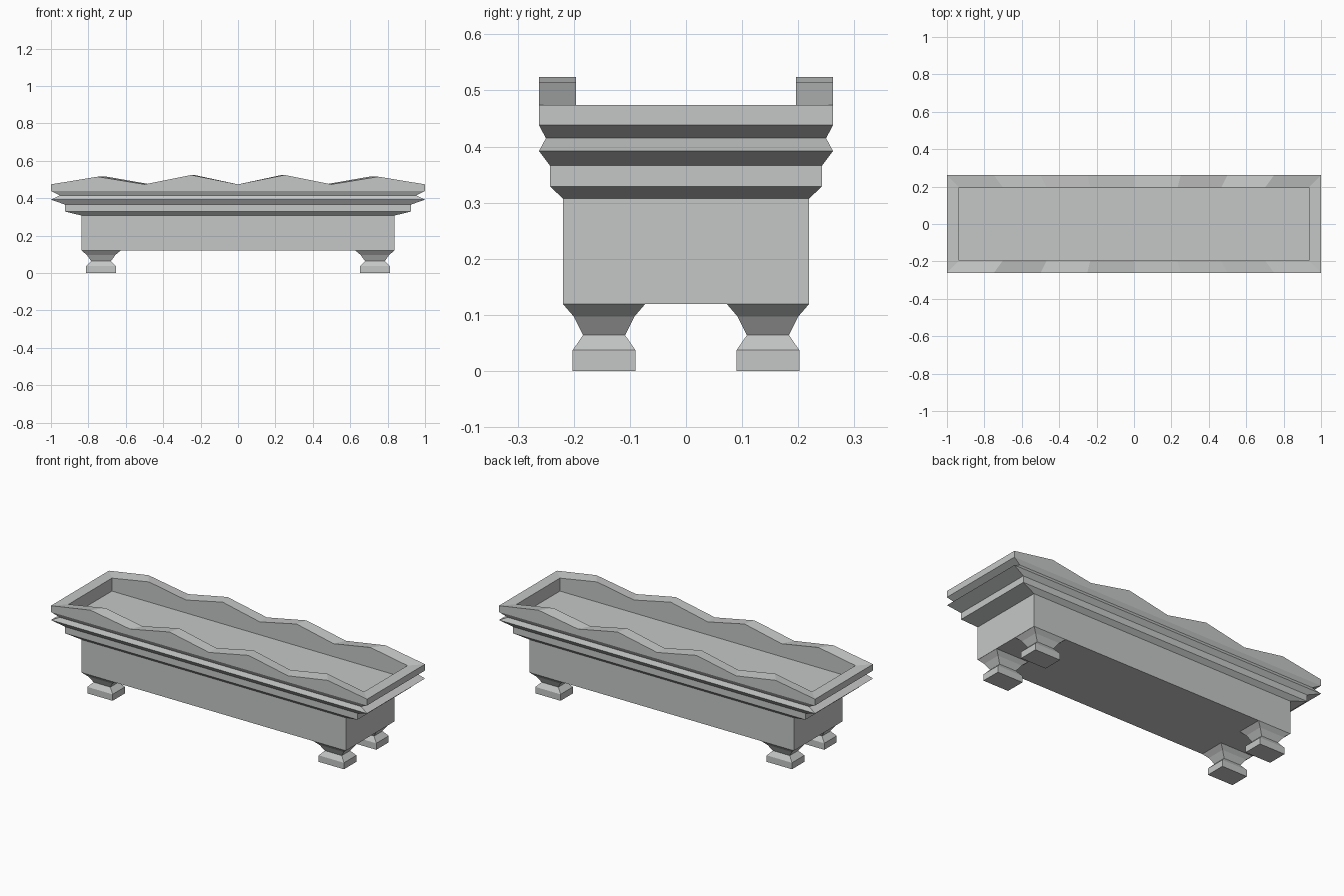
import bpy, bmesh

if "Cube" in bpy.data.objects:
    bpy.data.objects.remove(bpy.data.objects["Cube"])

stone = bpy.data.materials.new("light grey stone")
stone.diffuse_color = (0.56, 0.575, 0.567, 1)
stone.use_nodes = True
stone.node_tree.nodes["Principled BSDF"].inputs["Base Color"].default_value = stone.diffuse_color

# crest heights of the wavy rim at the nine stations along each long side
WAVE = [0.0, 0.041, 0.0, 0.05, 0.0, 0.05, 0.0, 0.041, 0.0]


def ring(bm, hx, hy, z, wave=False):
    """Rectangle loop with eight segments on each long side."""
    verts = []
    for side in (-1, 1):
        for i in range(9):
            x = -side * hx * (i / 4 - 1)
            dz = WAVE[i] if wave else 0
            verts.append(bm.verts.new((x, side * hy, z + dz)))
    return verts


def loft(name, rings_fn):
    """Bridge consecutive loops, cap both ends, make an object."""
    bm = bmesh.new()
    loops = rings_fn(bm)
    n = len(loops[0])
    for a, b in zip(loops, loops[1:]):
        for i in range(n):
            j = (i + 1) % n
            bm.faces.new((a[i], a[j], b[j], b[i]))
    bm.faces.new(loops[0][::-1])
    bm.faces.new(loops[-1])
    bmesh.ops.recalc_face_normals(bm, faces=bm.faces)
    mesh = bpy.data.meshes.new(name)
    bm.to_mesh(mesh)
    bm.free()
    mesh.materials.append(stone)
    obj = bpy.data.objects.new(name, mesh)
    bpy.context.collection.objects.link(obj)
    return obj


# trough: moulded outside, wavy rim, sunken floor
def trough_rings(bm):
    profile = [(0.836, 0.119), (0.836, 0.307), (0.925, 0.329), (0.925, 0.366),
               (1.0, 0.392), (0.953, 0.415), (1.0, 0.438)]
    loops = [ring(bm, s, s * 0.262, z) for s, z in profile]
    loops.append(ring(bm, 1.0, 0.262, 0.474, True))      # outer rim
    loops.append(ring(bm, 0.935, 0.196, 0.474, True))    # inner rim
    loops.append(ring(bm, 0.935, 0.196, 0.40))           # floor
    return loops


loft("trough", trough_rings)


# four waisted feet
def foot_rings(cx, cy):
    def build(bm):
        profile = [(0.080, 0.056, 0), (0.080, 0.056, 0.037), (0.053, 0.0375, 0.064),
                   (0.077, 0.054, 0.097), (0.103, 0.073, 0.119)]
        return [[bm.verts.new((cx + sx * hx, cy + sy * hy, z))
                 for sx, sy in ((-1, -1), (1, -1), (1, 1), (-1, 1))]
                for hx, hy, z in profile]
    return build


for sx, xn in ((-1, "left"), (1, "right")):
    for sy, yn in ((-1, "front"), (1, "back")):
        loft(f"{yn}_{xn}_foot", foot_rings(sx * 0.732, sy * 0.146))
